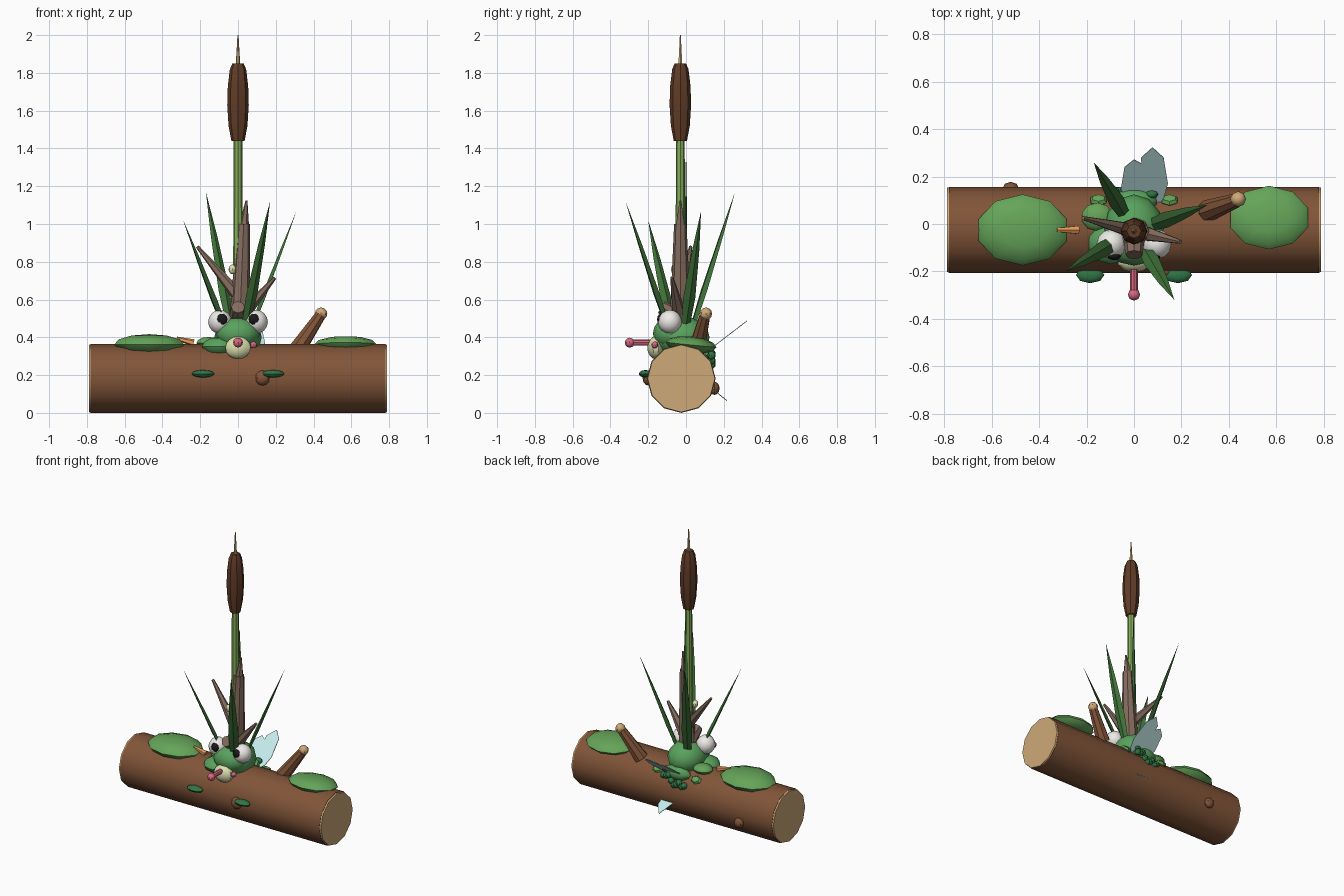
import bpy, bmesh, math, random
from mathutils import Vector, Matrix

if "Cube" in bpy.data.objects:
    bpy.data.objects.remove(bpy.data.objects["Cube"])

random.seed(4)
COL = dict(bark=(.22, .09, .04), cut=(.62, .4, .19), moss=(.13, .37, .1), leaf=(.05, .17, .04),
           frog=(.1, .36, .11), dark=(.03, .18, .06), cream=(.72, .75, .42), white=(.85, .83, .8),
           black=(.01, .01, .01), pink=(.7, .14, .22), stem=(.23, .42, .1), head=(.12, .045, .02),
           twig=(.23, .15, .11), orange=(.8, .33, .1), wing=(.55, .82, .82))
MATS = {}
for n, c in COL.items():
    MATS[n] = bpy.data.materials.new(n)
    MATS[n].diffuse_color = (*c, 1)


def finish(bm, name, mat, smooth=True):
    bmesh.ops.recalc_face_normals(bm, faces=bm.faces)
    me = bpy.data.meshes.new(name)
    bm.to_mesh(me)
    bm.free()
    ob = bpy.data.objects.new(name, me)
    bpy.context.collection.objects.link(ob)
    me.materials.append(MATS[mat])
    if smooth:
        bpy.ops.object.select_all(action='DESELECT')
        ob.select_set(True)
        bpy.context.view_layer.objects.active = ob
        bpy.ops.object.shade_smooth_by_angle(angle=math.radians(40))
    return ob


def rod(name, mat, a, b, r1, r2, seg=8, flat=1):
    """Tapered rod from a to b."""
    a, b = Vector(a), Vector(b)
    bm = bmesh.new()
    m = Matrix.Translation((a + b) / 2) @ (b - a).to_track_quat('Z', 'Y').to_matrix().to_4x4()
    bmesh.ops.create_cone(bm, cap_ends=True, segments=seg, radius1=r1, radius2=r2,
                          depth=(b - a).length, matrix=m @ Matrix.Diagonal((1, flat, 1, 1)))
    return finish(bm, name, mat)


def ball(name, mat, p, r, seg=10, rings=6, tilt=0):
    """Ellipsoid at p with radii r, tilted about x."""
    r = r if isinstance(r, tuple) else (r, r, r)
    bm = bmesh.new()
    m = Matrix.Translation(p) @ Matrix.Rotation(tilt, 4, 'X') @ Matrix.Diagonal((*r, 1))
    bmesh.ops.create_uvsphere(bm, u_segments=seg, v_segments=rings, radius=1, matrix=m)
    return finish(bm, name, mat)


def lathe(name, mat, profile, x, y, seg=8):
    """Vertical turned shape from (radius, z) points."""
    bm = bmesh.new()
    rings = [[bm.verts.new((x + r * math.cos(2 * math.pi * i / seg), y + r * math.sin(2 * math.pi * i / seg), z))
              for i in range(seg)] for r, z in profile]
    for lo, hi in zip(rings, rings[1:]):
        for i in range(seg):
            bm.faces.new((lo[i], lo[(i + 1) % seg], hi[(i + 1) % seg], hi[i]))
    bm.faces.new(rings[0])
    bm.faces.new(rings[-1])
    return finish(bm, name, mat)


def blade(name, base, tip, w):
    """Reed leaf: narrow four-sided spindle, widest low down."""
    base, tip = Vector(base), Vector(tip)
    d = tip - base
    side = d.cross(Vector((0, 0, 1)))
    side = side.normalized() if side.length > .01 else Vector((1, 0, 0))
    out = side.cross(d).normalized()
    bm = bmesh.new()
    rings = []
    for t, k in ((0, .55), (.35, 1), (.7, .6)):
        c = base + d * t
        rings.append([bm.verts.new(c + v) for v in
                      (side * w * k, out * w * k * .35, -side * w * k, -out * w * k * .35)])
    top = bm.verts.new(tip)
    bm.faces.new(rings[0])
    for lo, hi in zip(rings, rings[1:]):
        for i in range(4):
            bm.faces.new((lo[i], lo[(i + 1) % 4], hi[(i + 1) % 4], hi[i]))
    for i in range(4):
        bm.faces.new((rings[-1][i], rings[-1][(i + 1) % 4], top))
    return finish(bm, name, 'leaf', False)


# Log with sawn ends, knots and a broken side branch
LY, LZ = -.025, .182
rod('log', 'bark', (-.78, LY, LZ), (.78, LY, LZ), .182, .182, 12)
for s in (-1, 1):
    rod('log_end', 'cut', (s * .778, LY, LZ), (s * .79, LY, LZ), .18, .178, 12)
rod('log_branch', 'bark', (.31, .055, .33), (.435, .1, .515), .047, .03, 8)
ball('branch_end', 'cut', (.44, .105, .525), .033, 8, 6)
ball('front_knot', 'bark', (.13, -.2, .185), (.04, .03, .04), 8, 6)
ball('back_knot', 'bark', (-.52, .15, .13), (.035, .028, .035), 8, 6)

# Moss pads
for p, r, t in (((-.47, -.025, .362), (.195, .15, .055), 0),
                ((.57, .027, .36), (.172, .135, .045), -.1),
                ((-.155, .03, .37), (.068, .06, .032), 0)):
    ball('moss_pad', 'moss', p, r, 10, 6, t)

# Cattail
lathe('cattail_stem', 'stem', [(.03, .34), (.025, .9), (.023, 1.45)], 0, -.03)
lathe('cattail_head', 'head', [(.035, 1.44), (.05, 1.52), (.057, 1.63), (.054, 1.73), (.043, 1.82), (.03, 1.85)],
      0, -.03)
lathe('cattail_tip', 'cut', [(.012, 1.84), (.003, 2)], 0, -.03, 6)

# Reed leaves
for tip in ((-.17, .26, 1.17), (-.29, -.2, 1.02), (.17, -.32, 1.12), (.31, .08, 1.07)):
    dx, dy = tip[0], tip[1] + .03
    blade('reed_leaf', (dx * .12, -.03 + dy * .12, .36), tip, .034)
blade('upright_leaf', (0, 0, .36), (.005, .0, 1.42), .022)

# Dead twig with broken boughs
rod('dead_trunk', 'twig', (.005, -.03, .36), (.03, -.03, 1.0), .062, .033)
rod('trunk_spike', 'twig', (.03, -.03, .97), (.045, -.03, 1.125), .03, .005, 6)
rod('left_bough', 'twig', (0, -.03, .62), (-.215, .025, .88), .035, .009, 6)
rod('right_bough', 'twig', (.01, -.03, .5), (.195, -.075, .715), .04, .009, 6)
rod('front_bough', 'twig', (0, -.03, .5), (0, -.13, .56), .05, .036)
ball('bud', 'cream', (-.03, -.06, .76), (.02, .02, .026), 8, 6)

# Frog: body, haunches, eyes, chin, tongue, feet
ball('frog_body', 'frog', (0, -.02, .4), (.125, .145, .11), 12, 8)
ball('frog_head', 'frog', (0, -.09, .42), (.115, .085, .085), 12, 8)
ball('frog_haunch', 'frog', (-.1, -.08, .352), (.095, .09, .05))
ball('frog_chin', 'cream', (0, -.16, .345), (.07, .045, .06), 10, 8)
for s in (-1, 1):
    ball('frog_eye', 'white', (s * .095, -.085, .482), .063, 12, 8)
    ball('frog_pupil', 'black', (s * .085, -.135, .495), (.03, .018, .03), 8, 6)
    ball('frog_foot', 'dark', (s * .185, -.215, .207), (.06, .035, .02), 8, 6)
rod('tongue', 'pink', (0, -.17, .372), (0, -.3, .372), .016, .016)
ball('tongue_tip', 'pink', (0, -.298, .372), .026, 8, 6)
ball('cheek_spot', 'pink', (.082, -.165, .36), .018, 8, 6)

# Leafy tuft and berries behind the frog
ball('back_tuft', 'frog', (0, .095, .325), (.1, .05, .055), 10, 6, -.7)
for s in (-1, 1):
    ball('tuft_leaf', 'moss', (s * .15, .1, .315), (.04, .03, .02), 6, 4, -.8)
for i in range(9):
    ball('berry', 'dark', (-.08 + .02 * i, .135, .285 + random.uniform(-.035, .035)), .022, 8, 6)
ball('berry', 'dark', (.075, .125, .345), (.027, .018, .02), 8, 6)

# Orange sprig on the log
rod('orange_sprig', 'orange', (-.235, -.025, .37), (-.325, -.025, .395), .02, .009, 6)


# Insect wings: thin sheets fanning from a hub in the log
def wing(name, pts, slope):
    bm = bmesh.new()
    bm.faces.new([bm.verts.new((x, y, .24 + slope * y)) for x, y in pts])
    ob = finish(bm, name, 'wing', False)
    mod = ob.modifiers.new('thick', 'SOLIDIFY')
    mod.thickness, mod.offset = .004, 0


wing('upper_left_wing', [(.0, .02), (-.055, .15), (-.04, .24), (0, .272), (.04, .25), (.05, .12)], .765)
wing('upper_right_wing', [(.04, .02), (.03, .28), (.078, .323), (.125, .28), (.143, .17), (.12, .09)], .765)
wing('lower_wing', [(.03, .02), (.0, .14), (.06, .217), (.1, .17), (.09, .08)], -.81)

for m in bpy.data.materials:
    if m.users and not m.is_grease_pencil:
        m.use_nodes = True
        m.node_tree.nodes["Principled BSDF"].inputs["Base Color"].default_value = m.diffuse_color
